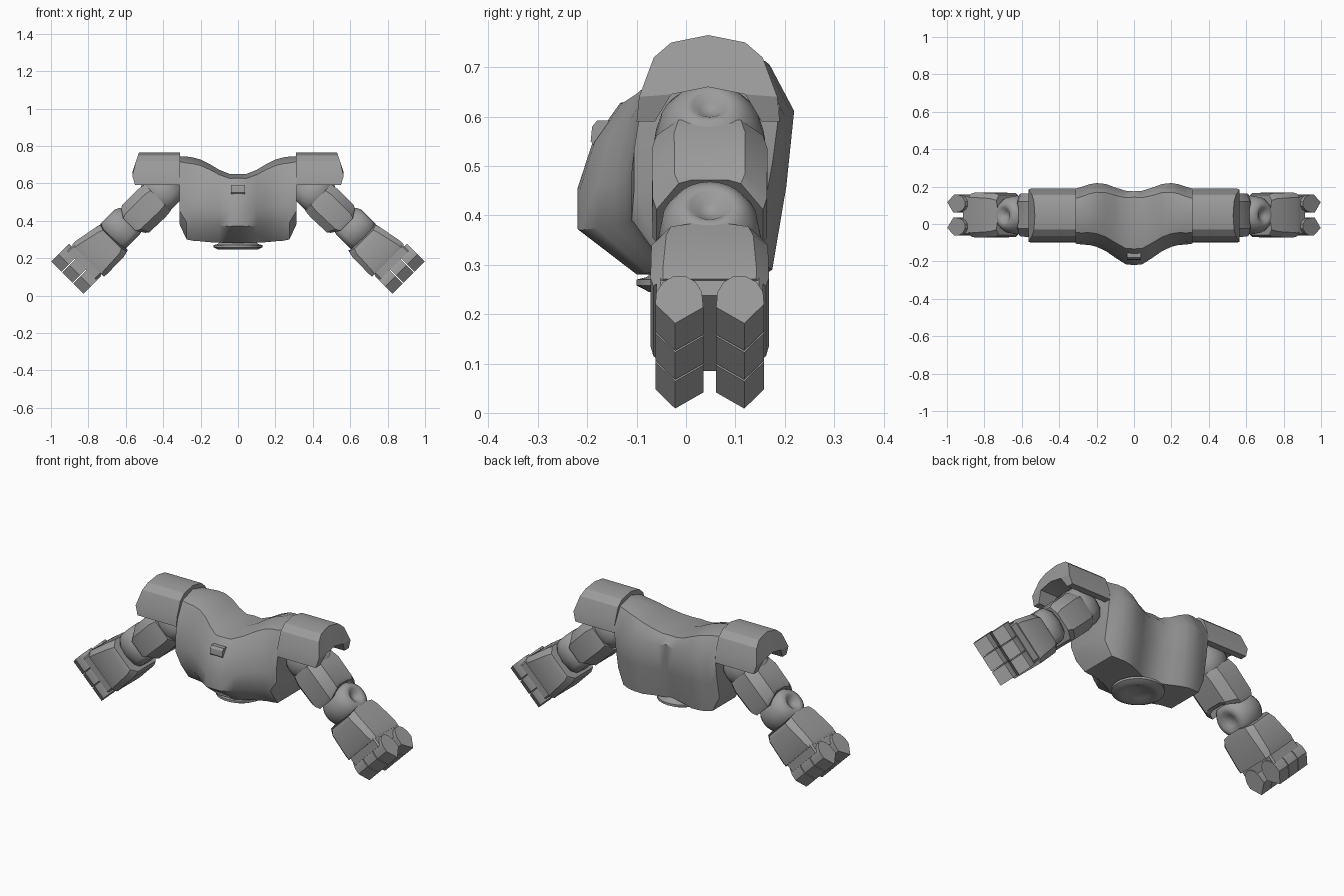
import bpy, bmesh, math
from mathutils import Vector

if "Cube" in bpy.data.objects:
    bpy.data.objects.remove(bpy.data.objects["Cube"])

grey = bpy.data.materials.new("plain_grey")
grey.diffuse_color = (0.33, 0.33, 0.33, 1)
grey.use_nodes = True
grey.node_tree.nodes["Principled BSDF"].inputs["Base Color"].default_value = grey.diffuse_color
K = math.sqrt(0.5)
YC = 0.048  # depth centre of the arms


def arm(t, w, y):
    """Arm space (distance back from the fingertips, across, depth) to world."""
    return Vector((0.9125 + (w - t) * K, y, 0.095 + (w + t) * K))


def finish(bm, name, mirrored, angle=32):
    bmesh.ops.recalc_face_normals(bm, faces=bm.faces)
    mesh = bpy.data.meshes.new(name)
    bm.to_mesh(mesh)
    bm.free()
    mesh.materials.append(grey)
    ob = bpy.data.objects.new(name, mesh)
    bpy.context.collection.objects.link(ob)
    bpy.ops.object.select_all(action='DESELECT')
    ob.select_set(True)
    bpy.context.view_layer.objects.active = ob
    bpy.ops.object.shade_smooth_by_angle(angle=math.radians(angle))
    if mirrored:
        mod = ob.modifiers.new("mirror", 'MIRROR')
        mod.use_mirror_merge = False
    return ob


def loft(name, rings, mirrored=True, angle=32):
    bm = bmesh.new()
    rows = [[bm.verts.new(p) for p in ring] for ring in rings]
    n = len(rows[0])
    for a, b in zip(rows, rows[1:]):
        for i in range(n):
            j = (i + 1) % n
            bm.faces.new((a[i], a[j], b[j], b[i]))
    bm.faces.new(rows[0])
    bm.faces.new(rows[-1])
    return finish(bm, name, mirrored, angle)


def section(t, half, w0, w1, c, arch=0.0):
    """Chamfered rectangle across the arm, optionally arched over a joint."""
    pts = [(-half, w0 + c), (-half, w1 - c), (-half + c, w1), (-half / 3, w1),
           (half / 3, w1), (half - c, w1), (half, w1 - c), (half, w0 + c),
           (half - c, w0), (half / 3, w0), (-half / 3, w0), (-half + c, w0)]
    return [arm(t + arch * (1 - (y / half) ** 2), w, YC + y) for y, w in pts]


def pivot(name, t, profile, segs=24):
    """Turned joint whose axis runs across the arm."""
    rings = [[arm(t + r * math.cos(a), w, YC + r * math.sin(a))
              for a in (2 * math.pi * i / segs for i in range(segs))]
             for r, w in profile]
    return loft(name, rings, True, 50)


# Torso: front and back contours blended from the centre to the sides
mid = [(.31, 0), (0, .25), (0, .47), (.08, .73), (.22, .94), (.55, 1),
       (.92, .98), (1, .87), (.96, .45), (.87, 0)]
side = [(.2, 0), (0, .2), (0, .42), (.05, .68), (.2, .92), (.5, 1),
        (.82, .93), (1, .66), (.95, .35), (.87, 0)]
stations = [  # x, top, bottom, front, back
    (0, .65, .28, -.22, .175), (.045, .65, .28, -.215, .178),
    (.1, .672, .283, -.18, .195), (.15, .702, .285, -.145, .214),
    (.2, .727, .29, -.122, .219), (.24, .738, .293, -.112, .212),
    (.275, .743, .30, -.11, .20), (.312, .745, .38, -.105, .19)]
rings = []
for x, top, bot, yf, yb in [(-s[0], *s[1:]) for s in stations[:0:-1]] + stations:
    k = abs(x) / .312
    ring = []
    for (u0, v0), (u1, v1) in zip(mid, side):
        u, v = u0 + (u1 - u0) * k, v0 + (v1 - v0) * k
        ring.append((x, yf + (yb - yf) * u, bot + (top - bot) * v))
    rings.append(ring)
loft("torso", rings, False, 42)

# Chest badge
loft("chest_badge", [[(x, -.10, .575), (x, -.10, .54), (x, -.185, .54),
                      (x, -.193, .55), (x, -.19, .58), (x, -.18, .592), (x, -.10, .592)]
                     for x in (-.038, .038)], False)

# Waist disc with a dished underside
waist = [(.085, .30), (.11, .275), (.13, .27), (.13, .258), (.105, .245),
         (.085, .245), (.06, .255), (.01, .262)]
loft("waist_disc", [[(r * math.cos(a), .03 + r * math.sin(a), z)
                     for a in (2 * math.pi * i / 32 for i in range(32))]
                    for r, z in waist], False, 40)

# Shoulder guards: arched slabs with a sloping outer end
arch = [(-.145, .59), (-.14, .64), (-.11, .72), (-.075, .75), (0, .765),
        (.075, .75), (.11, .72), (.14, .64), (.145, .59),
        (.108, .59), (.075, .645), (0, .66), (-.075, .645), (-.108, .59)]


def outer_x(z):
    if z > .66:
        return .565 - .035 * (z - .66) / .105
    return .55 + .015 * min(1, (z - .59) / .045)


bm = bmesh.new()
a = [bm.verts.new((.31, .045 + y, z)) for y, z in arch]
b = [bm.verts.new((outer_x(z), .045 + y, z)) for y, z in arch]
for i in range(14):
    j = (i + 1) % 14
    bm.faces.new((a[i], a[j], b[j], b[i]))
for row in (a, b):  # end walls as strips between outer and inner arch
    for quad in ((0, 1, 12, 13), (1, 2, 3, 12), (3, 4, 11, 12),
                 (4, 5, 10, 11), (5, 6, 7, 10), (7, 8, 9, 10)):
        bm.faces.new([row[i] for i in quad])
finish(bm, "shoulder_guard", True, 28)

# Shoulder and elbow joints with dimpled ends
pivot("shoulder_joint", .68, [(.05, -.135), (.085, -.12), (.108, -.08), (.112, -.03),
      (.10, .02), (.075, .055), (.05, .07), (.035, .068), (.02, .055), (.005, .05)])
pivot("elbow_joint", .385, [(.005, -.09), (.03, -.095), (.05, -.11), (.075, -.105),
      (.095, -.08), (.104, -.02), (.096, .035), (.075, .068), (.055, .078),
      (.04, .075), (.022, .058), (.005, .053)])

# Upper arm sleeve
loft("upper_arm", [section(.435, .108, -.125, .058, .045, .045),
                   section(.46, .116, -.138, .067, .045, .035),
                   section(.60, .117, -.142, .068, .045),
                   section(.645, .108, -.138, .06, .045)])

# Forearm block
loft("forearm", [section(.143, .114, -.135, .106, .02),
                 section(.168, .12, -.136, .108, .025),
                 section(.29, .118, -.135, .085, .03),
                 section(.315, .108, -.124, .075, .03, .02)])

# Palm between the forearm and the fingers
loft("palm", [section(t, .108, -.115, .102, .008) for t in (.10, .15)])

# Two opposing rows of three pointed fingers
outline = [(-.022, 0), (-.062, .055), (-.06, .09), (-.047, .118), (-.025, .135),
           (0, .135), (.02, .118), (.032, .09), (.035, .046)]
for row, flip in (("front", 1), ("back", -1)):
    yc = YC - flip * .05
    for i in range(3):
        w = -.122 + i * .083
        loft(f"{row}_finger_{i + 1}",
             [[arm(t, w + h, yc + flip * (y + .002)) for y, t in outline]
              for h in (0, .078)])
